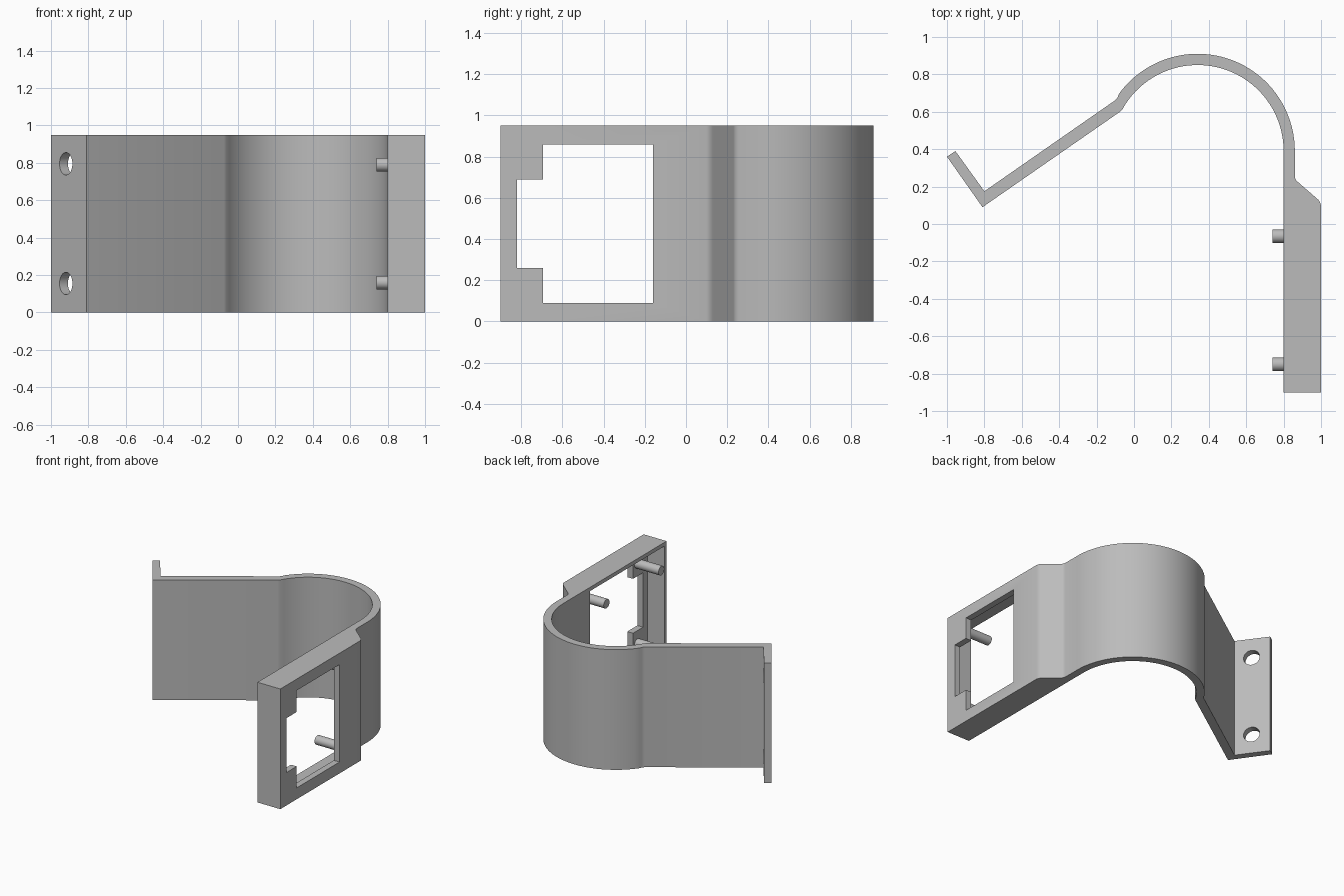
import bpy, bmesh, math
from mathutils import Vector, Matrix

cube = bpy.data.objects.get("Cube")
if cube:
    bpy.data.objects.remove(cube, do_unlink=True)

HEIGHT = 0.95
ARC_CENTRE = Vector((0.34, 0.39))

grey = bpy.data.materials.new("plain grey")
grey.use_nodes = True
colour = (0.5, 0.5, 0.5, 1)
grey.diffuse_color = colour
grey.node_tree.nodes["Principled BSDF"].inputs["Base Color"].default_value = colour


def prism(name, points, depth, matrix=Matrix()):
    """Extrude a closed outline along local z, then place it."""
    bm = bmesh.new()
    face = bm.faces.new([bm.verts.new((x, y, 0)) for x, y in points])
    top = bmesh.ops.extrude_face_region(bm, geom=[face])["geom"]
    verts = [v for v in top if isinstance(v, bmesh.types.BMVert)]
    bmesh.ops.translate(bm, verts=verts, vec=(0, 0, depth))
    bmesh.ops.recalc_face_normals(bm, faces=bm.faces)
    bm.transform(matrix)
    mesh = bpy.data.meshes.new(name)
    bm.to_mesh(mesh)
    bm.free()
    mesh.materials.append(grey)
    obj = bpy.data.objects.new(name, mesh)
    bpy.context.collection.objects.link(obj)
    return obj


def arc(radius, start, end, steps, centre=(0, 0)):
    angles = [math.radians(start + (end - start) * i / steps) for i in range(steps + 1)]
    return [(centre[0] + radius * math.cos(a), centre[1] + radius * math.sin(a)) for a in angles]


def rod(name, radius, start, direction, length):
    turn = Vector(direction).to_track_quat("Z", "Y").to_matrix().to_4x4()
    return prism(name, arc(radius, 0, 350, 35), length, Matrix.Translation(start) @ turn)


def select_only(obj):
    bpy.ops.object.select_all(action="DESELECT")
    obj.select_set(True)
    bpy.context.view_layer.objects.active = obj


def cut(target, cutter):
    cutter.hide_render = True
    mod = target.modifiers.new("cut", "BOOLEAN")
    mod.operation = "DIFFERENCE"
    mod.solver = "EXACT"
    mod.object = cutter
    select_only(target)
    bpy.ops.object.modifier_apply(modifier=mod.name)
    bpy.data.objects.remove(cutter, do_unlink=True)


# Bracket outline: thick plate, outer hook, arm, angled flange, inner hook
outline = [(0.80, -0.90), (1.0, -0.90), (1.0, 0.10), (0.995, 0.115), (0.985, 0.13),
           (0.87, 0.23), (0.863, 0.24), (0.86, 0.255)]
outline += arc(0.52, 0, 144, 40, ARC_CENTRE)
outline += [(-0.088, 0.676), (-0.10, 0.662), (-0.80, 0.175), (-0.955, 0.39),
            (-1.0, 0.36), (-0.81, 0.09), (-0.075, 0.60), (-0.062, 0.613)]
outline += arc(0.46, 147, 0, 40, ARC_CENTRE)
bracket = prism("hook_bracket", outline, HEIGHT)

# Shallow pocket in the inner side of the plate; local axes map to y, z, x
ALONG_X = Matrix(((0, 0, 1, 0), (1, 0, 0, 0), (0, 1, 0, 0), (0, 0, 0, 1)))
pocket = [(-0.875, 0.03), (0.055, 0.03), (0.055, 0.92), (-0.875, 0.92)]
cut(bracket, prism("pocket_cutter", pocket, 0.25, Matrix.Translation((0.70, 0, 0)) @ ALONG_X))

# Notched window through the plate
window = [(-0.16, 0.09), (-0.16, 0.86), (-0.695, 0.86), (-0.695, 0.69),
          (-0.82, 0.69), (-0.82, 0.26), (-0.695, 0.26), (-0.695, 0.09)]
cut(bracket, prism("window_cutter", window, 0.4, Matrix.Translation((0.75, 0, 0)) @ ALONG_X))

# Screw holes through the flange
normal = Vector((0.82, 0.575, 0)).normalized()
for z in (0.155, 0.795):
    start = Vector((-0.92, 0.246, z)) - normal * 0.1
    cut(bracket, rod("hole_cutter", 0.06, start, normal, 0.25))

# Mounting pins standing in the pocket
parts = [bracket]
for side, y in (("front", -0.75), ("back", -0.065)):
    for level, z in (("lower", 0.16), ("upper", 0.79)):
        parts.append(rod(f"{side}_{level}_pin", 0.036, (0.96, y, z), (-1, 0, 0), 0.22))

for part in parts:
    select_only(part)
    bpy.ops.object.shade_smooth_by_angle(angle=math.radians(30))
